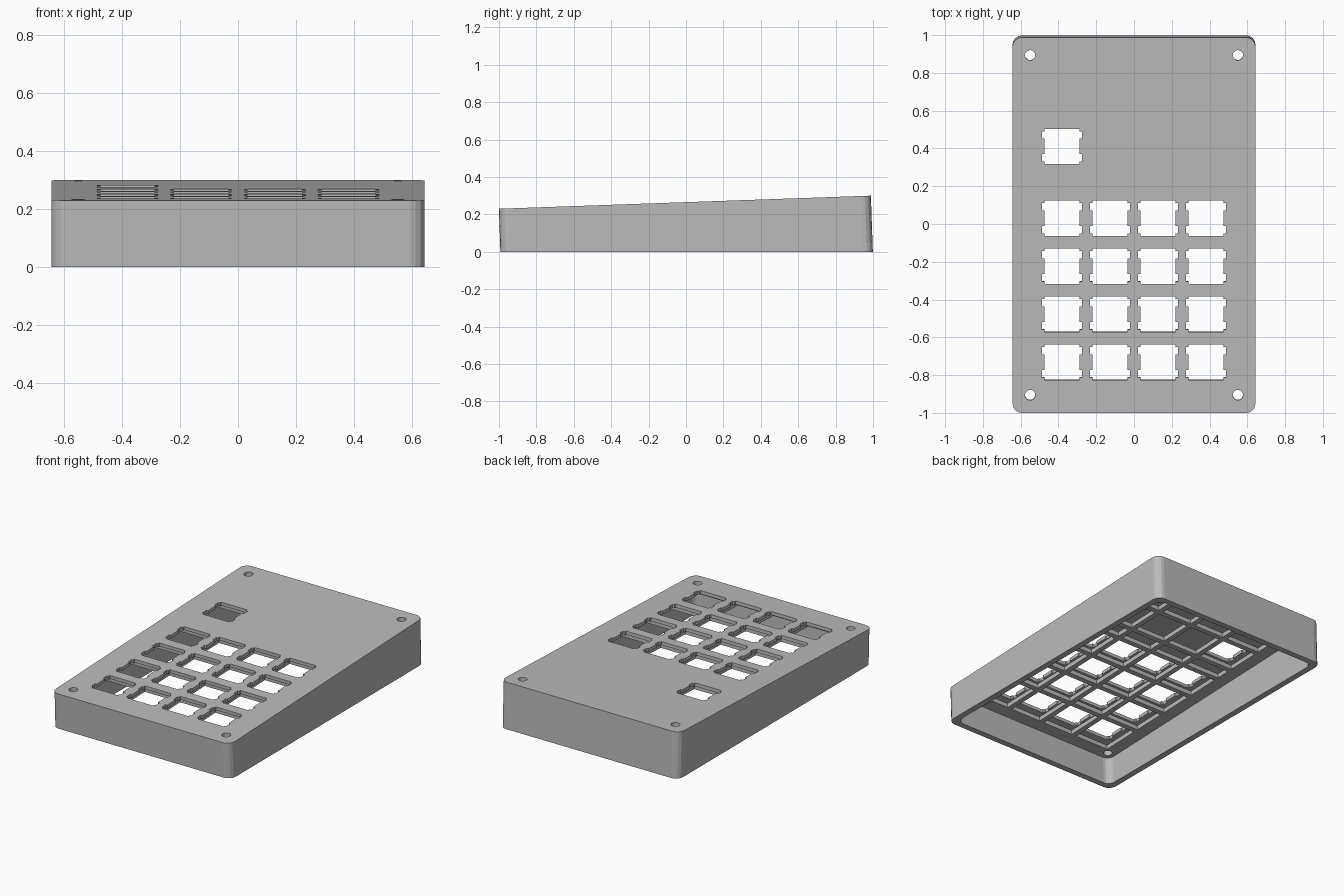
import bpy, bmesh, math
from mathutils import Matrix, Vector

cube = bpy.data.objects.get("Cube")
if cube:
    bpy.data.objects.remove(cube, do_unlink=True)

HALF_W, HALF_L = 0.643, 0.995      # outer size in the tilted top plane
TILT, TOP_Z = math.atan(0.0352), 0.265
WALL, PLATE, DECK = 0.04, 0.022, 0.05
PITCH = 0.254

plastic = bpy.data.materials.new("grey_plastic")
plastic.diffuse_color = (0.5, 0.5, 0.5, 1)
plastic.use_nodes = True
plastic.node_tree.nodes["Principled BSDF"].inputs["Base Color"].default_value = (0.5, 0.5, 0.5, 1)


def rounded(hw, hl, r, steps=4):
    pts = []
    for k, (sx, sy) in enumerate([(1, 1), (-1, 1), (-1, -1), (1, -1)]):
        for i in range(steps + 1):
            a = math.pi / 2 * (k + i / steps)
            pts.append((sx * (hw - r) + r * math.cos(a), sy * (hl - r) + r * math.sin(a)))
    return pts


def rect(x0, x1, y0, y1):
    return [(x0, y0), (x1, y0), (x1, y1), (x0, y1)]


def circle(cx, cy, r, n=20):
    return [(cx + r * math.cos(2 * math.pi * i / n), cy + r * math.sin(2 * math.pi * i / n)) for i in range(n)]


def switch_hole(cx, cy):
    # square opening with four side clips
    s, wing, inner, outer = 0.0935, 0.105, 0.041, 0.08
    side = [(s, -s), (s, -outer), (wing, -outer), (wing, -inner), (s, -inner),
            (s, inner), (wing, inner), (wing, outer), (s, outer), (s, s)]
    return [(cx + x, cy + y) for x, y in side + [(-x, -y) for x, y in side]]


def prisms(name, outlines, low, high):
    bm = bmesh.new()
    for pts in outlines:
        base = bm.faces.new([bm.verts.new((x, y, low)) for x, y in pts])
        top = bmesh.ops.extrude_face_region(bm, geom=[base])["geom"]
        for v in top:
            if isinstance(v, bmesh.types.BMVert):
                v.co.z = high
    bmesh.ops.recalc_face_normals(bm, faces=bm.faces)
    mesh = bpy.data.meshes.new(name)
    bm.to_mesh(mesh)
    bm.free()
    mesh.materials.append(plastic)
    obj = bpy.data.objects.new(name, mesh)
    bpy.context.collection.objects.link(obj)
    return obj


# Solid shell, its underside trimmed to the level ground
case = prisms("keypad_case", [rounded(HALF_W, HALF_L, 0.05)], -0.2, 0)
for v in case.data.vertices:
    if v.co.z < -0.1:
        v.co.z = -(TOP_Z + v.co.y * math.sin(TILT)) / math.cos(TILT)

# Key positions: a 4 x 4 block and one lone key
cols = [(i - 1.5) * PITCH for i in range(4)]
rows = [0.036 - i * PITCH for i in range(4)]
lone_y = rows[0] + 1.5 * PITCH
keys = [(x, y) for x in cols for y in rows] + [(cols[0], lone_y)]
screws = [(sx * 0.55, sy * 0.9) for sx in (-1, 1) for sy in (-1, 1)]

# Pockets under the deck leave a grid of ribs
rib = 0.017
x_lines = [-0.535, -PITCH, 0, PITCH, 0.535]
y_lines = [-0.885] + [y + PITCH / 2 for y in reversed(rows)]
y_lines += [lone_y - PITCH / 2, lone_y + PITCH / 2, 0.88]
pockets = [rect(x0 + rib, x1 - rib, y0 + rib, y1 - rib)
           for x0, x1 in zip(x_lines, x_lines[1:])
           for y0, y1 in zip(y_lines, y_lines[1:])]

cutters = [
    prisms("cavity_cutter", [rounded(HALF_W - WALL, HALF_L - WALL, 0.045)], -0.6, -DECK),
    prisms("pocket_cutter", pockets, -DECK - 0.03, -PLATE),
    prisms("hole_cutter", [switch_hole(x, y) for x, y in keys]
           + [circle(x, y, 0.027) for x, y in screws], -0.09, 0.05),
]

bpy.context.view_layer.objects.active = case
for cutter in cutters:
    cutter.hide_render = True
    mod = case.modifiers.new(cutter.name, "BOOLEAN")
    mod.operation = "DIFFERENCE"
    mod.solver = "EXACT"
    mod.object = cutter
    bpy.ops.object.modifier_apply(modifier=mod.name)
for cutter in cutters:
    bpy.data.objects.remove(cutter, do_unlink=True)

# Tilt the deck up towards the back
case.data.transform(Matrix.Translation(Vector((0, -0.006, TOP_Z))) @ Matrix.Rotation(TILT, 4, "X"))
case.data.update()
